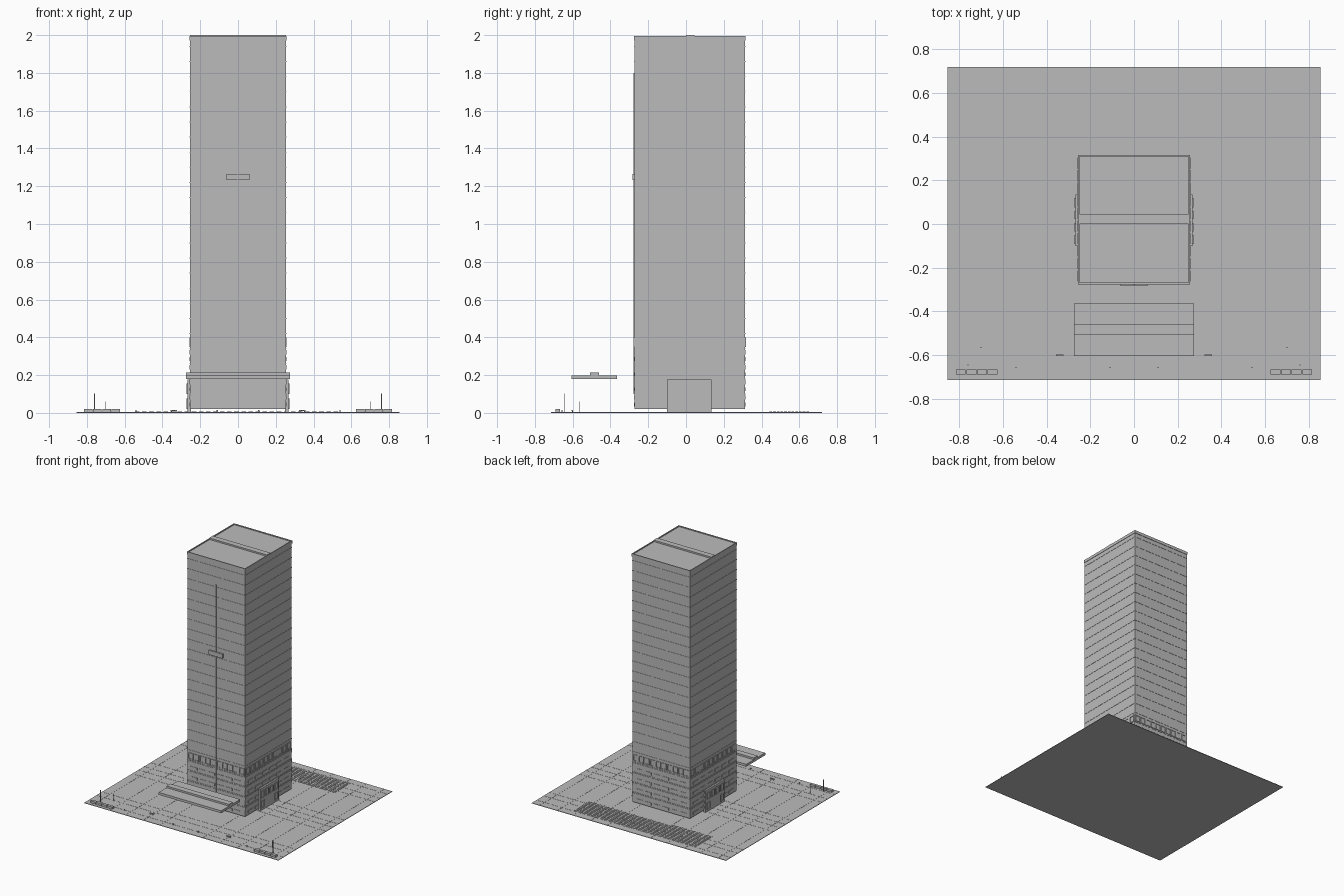
import bpy, bmesh
from mathutils import Matrix

concrete = bpy.data.materials.new("concrete_grey")
concrete.diffuse_color = (0.5, 0.5, 0.5, 1)


def boxes(name, extents):
    """One object from boxes given as (x0, x1, y0, y1, z0, z1)."""
    bm = bmesh.new()
    for x0, x1, y0, y1, z0, z1 in extents:
        m = Matrix.Translation(((x0 + x1) / 2, (y0 + y1) / 2, (z0 + z1) / 2))
        bmesh.ops.create_cube(bm, size=1, matrix=m @ Matrix.Diagonal((x1 - x0, y1 - y0, z1 - z0, 1)))
    me = bpy.data.meshes.new(name)
    bm.to_mesh(me)
    bm.free()
    me.materials.append(concrete)
    ob = bpy.data.objects.new(name, me)
    bpy.context.collection.objects.link(ob)
    return ob


def both_sides(extents):
    return extents + [(-b, -a, c, d, e, f) for a, b, c, d, e, f in extents]


def wall_plates(a0, a1, z0, z1, t, ends):
    """Plate spanning a0..a1 (0..1) of all four tower walls."""
    out = []
    xa, xb = X0 + a0 * (X1 - X0), X0 + a1 * (X1 - X0)
    ya, yb = Y0 + a0 * (Y1 - Y0), Y0 + a1 * (Y1 - Y0)
    out += [(xa, xb, Y0 - t, Y0, z0, z1), (xa, xb, Y1, Y1 + t, z0, z1)]
    out += [(X0 - t, X0, ya, yb, z0, z1), (X1, X1 + t, ya, yb, z0, z1)]
    return out


X0, X1, Y0, Y1 = -0.254, 0.254, -0.273, 0.313

# Plaza slab with raised paving joints
boxes("plaza", [(-0.855, 0.855, -0.715, 0.72, 0, 0.004)])
joints = both_sides([(x - 0.002, x + 0.002, -0.715, 0.72, 0.004, 0.005)
                     for x in (0.19, 0.335, 0.49, 0.63, 0.785)])
joints += [(-0.855, 0.855, y - 0.002, y + 0.002, 0.004, 0.005)
           for y in (-0.65, -0.56, -0.49, -0.11, -0.03, 0.04, 0.12, 0.5, 0.57, 0.66)]
boxes("paving_joints", joints)

# Rear field of paving blocks
boxes("rear_paving_blocks",
      [(-0.545 + i * 0.0375, -0.521 + i * 0.0375, 0.442 + j * 0.0195, 0.456 + j * 0.0195, 0.003, 0.007)
       for i in range(29) for j in range(11) if j or i < 10])

# Tower shaft and thin floor ledges
boxes("tower", [(X0, X1, Y0, Y1, 0.02, 1.988)])
boxes("floor_ledges", [(X0 - 0.002, X1 + 0.002, Y0 - 0.002, Y1 + 0.002, z - 0.002, z + 0.002)
                       for z in (0.02 + 0.08 * k for k in range(1, 25))])

# Podium: ribbon windows on the lower floors, framed windows above
ribbons, panes = [], []
for k in range(4):
    z = 0.025 + 0.08 * k
    ribbons += wall_plates(0.0, 1.0, z + 0.045, z + 0.068, 0.002, True)
    for i in range(6):
        panes += wall_plates(0.06 + i * 0.152, 0.17 + i * 0.152, z + 0.01, z + 0.03, 0.003, False)
boxes("podium_bands", ribbons)
boxes("podium_panes", panes)
frames = []
for i in range(10):
    a = 0.015 + i * 0.098
    frames += wall_plates(a, a + 0.012, 0.348, 0.4, 0.004, False)
    frames += wall_plates(a + 0.076, a + 0.088, 0.348, 0.4, 0.004, False)
    frames += wall_plates(a, a + 0.088, 0.348, 0.354, 0.004, False)
    frames += wall_plates(a, a + 0.088, 0.394, 0.4, 0.004, False)
boxes("upper_podium_frames", frames)

# Roof rim and raised strip across the middle
boxes("roof_rim", [(X0 - 0.003, X1 + 0.003, Y0 - 0.003, Y0 + 0.004, 1.972, 1.995),
                   (X0 - 0.003, X1 + 0.003, Y1 - 0.004, Y1 + 0.003, 1.972, 1.995),
                   (X0 - 0.003, X0 + 0.004, Y0, Y1, 1.972, 1.995),
                   (X1 - 0.004, X1 + 0.003, Y0, Y1, 1.972, 1.995)])
boxes("roof_strip", [(X0, X1, 0.0, 0.045, 1.985, 2.0)])

# Front mast strip and blank sign plate
boxes("front_strip", [(-0.003, 0.003, -0.279, Y0, 0.1, 1.8)])
boxes("sign_plate", [(-0.062, 0.062, -0.284, Y0, 1.232, 1.266)])

# Front canopy with raised centre strip
boxes("front_canopy", [(-0.275, 0.275, -0.605, -0.365, 0.18, 0.199)])
boxes("canopy_strip", [(-0.275, 0.275, -0.507, -0.46, 0.198, 0.213)])

# Side entrances with door and window frames
boxes("side_entrances", both_sides([(0.25, 0.268, -0.1, 0.135, 0.003, 0.177)]))
doors = []
for y, w, z, h in ((-0.092, 0.042, 0.02, 0.055), (-0.092, 0.042, 0.1, 0.055), (-0.034, 0.038, 0.1, 0.055),
                   (0.022, 0.038, 0.1, 0.055), (0.076, 0.042, 0.1, 0.055), (0.076, 0.042, 0.02, 0.055)):
    doors += [(0.268, 0.272, y, y + w, z, z + 0.004), (0.268, 0.272, y, y + w, z + h - 0.004, z + h),
              (0.268, 0.272, y, y + 0.004, z, z + h), (0.268, 0.272, y + w - 0.004, y + w, z, z + h)]
boxes("entrance_frames", both_sides(doors))

# Planters, lamp posts, benches and bollards on the plaza
boxes("planters", both_sides([(0.625 + i * 0.0485, 0.67 + i * 0.0485, -0.69, -0.667, 0.004, 0.02)
                              for i in range(4)]))
boxes("lamp_posts", both_sides([(0.758, 0.762, -0.647, -0.643, 0.004, 0.102),
                                (0.698, 0.702, -0.567, -0.563, 0.004, 0.06)]))
boxes("benches", both_sides([(0.322, 0.358, -0.605, -0.597, 0.009, 0.015),
                             (0.326, 0.33, -0.604, -0.598, 0.004, 0.01),
                             (0.35, 0.354, -0.604, -0.598, 0.004, 0.01)]))
boxes("bollards", both_sides([(x - 0.003, x + 0.003, -0.66, -0.654, 0.004, 0.014) for x in (0.11, 0.54)]))
